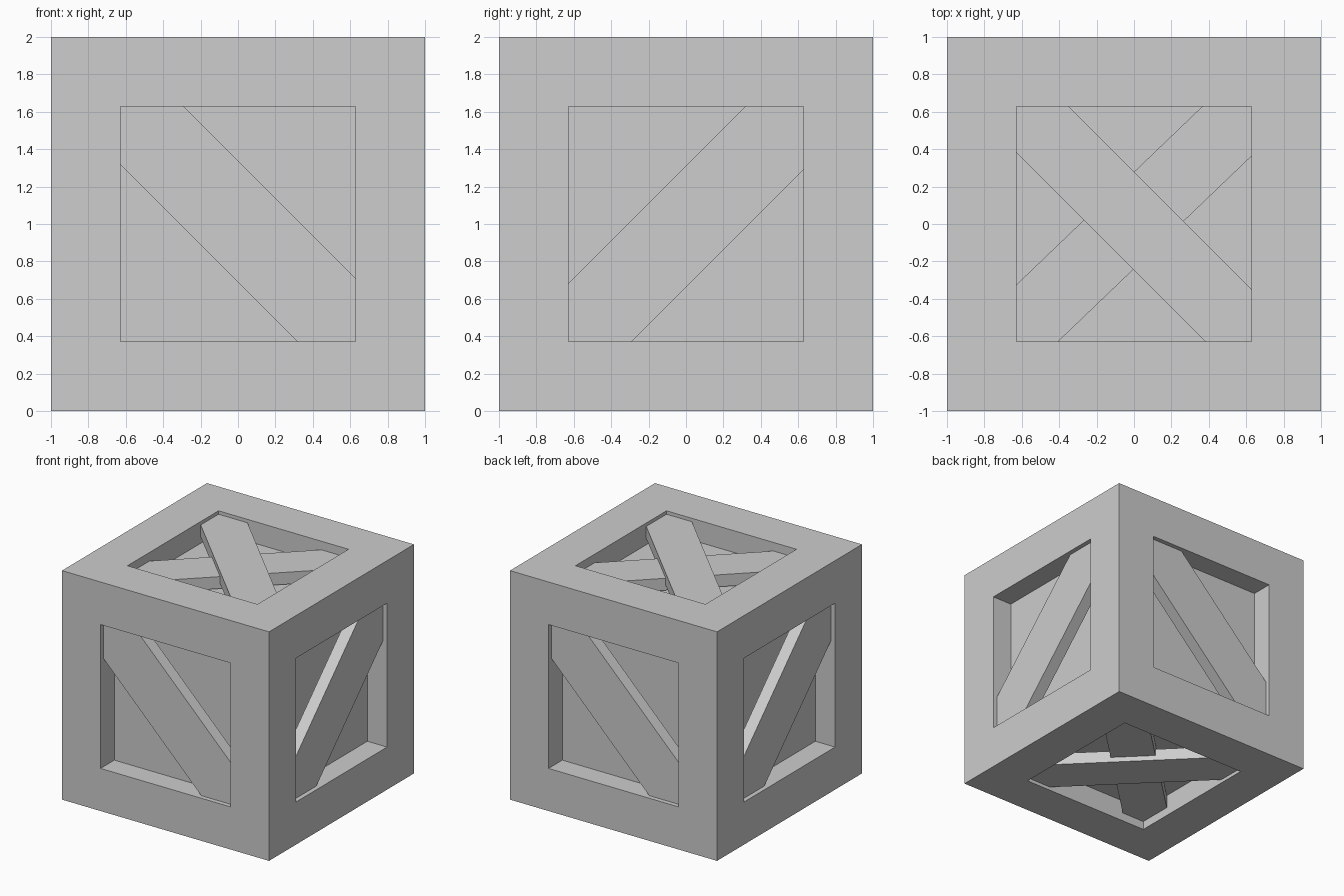
import bpy, bmesh, math
from mathutils import Matrix, Vector

if "Cube" in bpy.data.objects:
    bpy.data.objects.remove(bpy.data.objects["Cube"], do_unlink=True)

GREY = (0.61, 0.61, 0.61, 1.0)
mat = bpy.data.materials.new("plain_grey")
mat.use_nodes = True
mat.diffuse_color = GREY
mat.node_tree.nodes["Principled BSDF"].inputs["Base Color"].default_value = GREY

BORDER = 0.372       # width of the frame boards
RECESS = 0.19        # depth of the panels behind the frame
THICK = 0.105        # thickness of each brace
CENTRE = Matrix.Translation((0, 0, 1))


def add_object(name, bm):
    bmesh.ops.recalc_face_normals(bm, faces=bm.faces)
    mesh = bpy.data.meshes.new(name)
    bm.to_mesh(mesh)
    bm.free()
    mesh.materials.append(mat)
    obj = bpy.data.objects.new(name, mesh)
    bpy.context.collection.objects.link(obj)


def side_matrix(right, up):
    """Axes of one crate side: local x right, y up, z outward."""
    u, v = Vector(right), Vector(up)
    return CENTRE @ Matrix((u, v, u.cross(v))).transposed().to_4x4()


def add_brace(name, side, angle, width, shift, depth):
    """Diagonal board, its outer face sunk by depth below the frame."""
    bm = bmesh.new()
    bmesh.ops.create_cube(bm, size=1)
    place = (side @ Matrix.Rotation(math.radians(angle), 4, "Z")
             @ Matrix.Translation((0, shift, 1 - depth - THICK / 2))
             @ Matrix.Diagonal((1.9, width, THICK, 1)))
    bmesh.ops.transform(bm, matrix=place, verts=bm.verts)
    add_object(name, bm)


# Crate body: six framed sides with sunken panels
bm = bmesh.new()
bmesh.ops.create_cube(bm, size=2, matrix=CENTRE)
panels = list(bm.faces)
bmesh.ops.inset_individual(bm, faces=panels, thickness=BORDER, use_even_offset=True)
for face in bmesh.ops.extrude_discrete_faces(bm, faces=panels)["faces"]:
    bmesh.ops.translate(bm, vec=face.normal * -RECESS, verts=face.verts)
add_object("crate_frame", bm)

# One diagonal brace on each upright side
UP = (0, 0, 1)
for name, right, angle, shift in (
        ("front", (1, 0, 0), -45, 0.01), ("back", (-1, 0, 0), -45, 0.01),
        ("right", (0, 1, 0), 45, -0.01), ("left", (0, -1, 0), 45, -0.01)):
    add_brace(name + "_brace", side_matrix(right, UP), angle, 0.46, shift, 0.04)

# Two crossed braces on the lid and on the base
for name, up, sign in (("top", (0, 1, 0), 1), ("bottom", (0, -1, 0), -1)):
    side = side_matrix((1, 0, 0), up)
    add_brace(name + "_outer_brace", side, -45 * sign, 0.372, 0.012 * sign, 0.03)
    add_brace(name + "_inner_brace", side, 43.8 * sign, 0.374, 0.014 * sign, 0.075)
